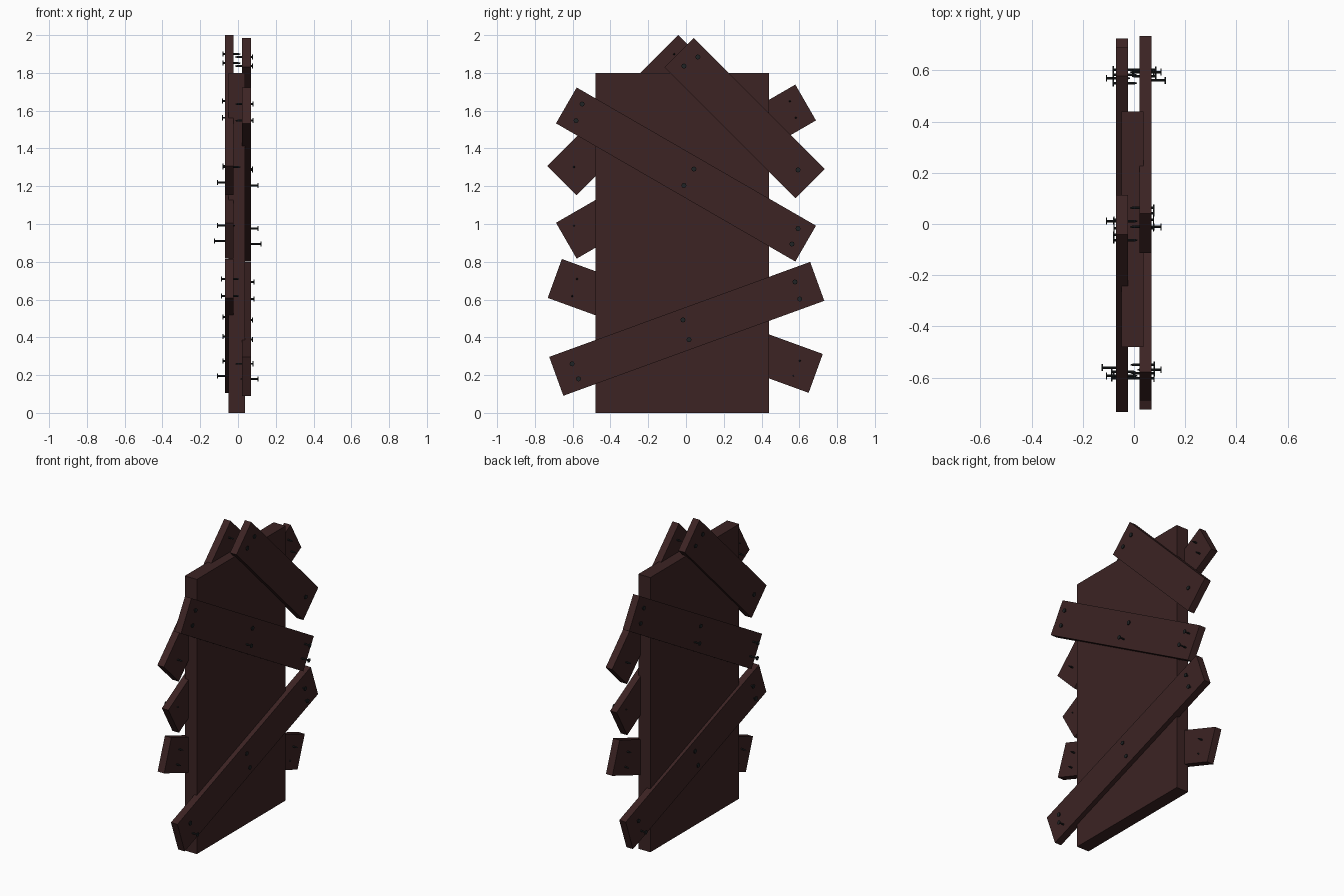
import bpy, bmesh, math
from mathutils import Matrix, Vector

if "Cube" in bpy.data.objects:
    bpy.data.objects.remove(bpy.data.objects["Cube"])


def material(name, rgb):
    m = bpy.data.materials.new(name)
    m.diffuse_color = (*rgb, 1)
    m.use_nodes = True
    m.node_tree.nodes["Principled BSDF"].inputs["Base Color"].default_value = m.diffuse_color
    return m


WOOD = material("dark brown wood", (0.045, 0.017, 0.017))
IRON = material("dark iron", (0.014, 0.017, 0.018))


def finish(bm, name, mat):
    bmesh.ops.recalc_face_normals(bm, faces=bm.faces)
    me = bpy.data.meshes.new(name)
    bm.to_mesh(me)
    bm.free()
    me.materials.append(mat)
    ob = bpy.data.objects.new(name, me)
    bpy.context.collection.objects.link(ob)
    return ob


def board(name, centre, size, angle=0.0, turn=Matrix()):
    """Box tilted by angle in the y-z plane, then placed by turn."""
    bm = bmesh.new()
    m = (turn @ Matrix.Translation(centre) @ Matrix.Rotation(math.radians(angle), 4, 'X')
         @ Matrix.Diagonal((*size, 1)))
    bmesh.ops.create_cube(bm, size=1, matrix=m)
    return finish(bm, name, WOOD)


def nail(name, head_x, y, z, turn):
    """Nail lathed along x: disc head, thin shaft, short point."""
    bm = bmesh.new()
    profile = [(0, 0.0135), (-0.005, 0.0135), (-0.005, 0.005), (-0.085, 0.005), (-0.095, 0.002)]
    n = 8
    rings = []
    for dx, r in profile:
        rings.append([bm.verts.new(turn @ Vector((head_x + dx,
                                                  y + r * math.cos(2 * math.pi * i / n),
                                                  z + r * math.sin(2 * math.pi * i / n))))
                      for i in range(n)])
    for a, b in zip(rings, rings[1:]):
        for i in range(n):
            bm.faces.new((a[i], a[(i + 1) % n], b[(i + 1) % n], b[i]))
    bm.faces.new(rings[0])
    bm.faces.new(rings[-1])
    return finish(bm, name, IRON)


# main upright panel
board("door_panel", (-0.006, -0.02, 0.9), (0.087, 0.92, 1.8))

# planks: name, y, z, length, angle
PLANKS = [("lower_plank", 0.004, 0.445, 1.47, 20),
          ("middle_plank", 0.0, 1.262, 1.463, -30),
          ("upper_plank", 0.311, 1.561, 0.98, -45)]

# nails: head x, y, z
NAILS = [(0.081, -0.603, 0.26), (0.108, -0.569, 0.18), (0.079, -0.016, 0.492),
         (0.079, 0.016, 0.388), (0.087, 0.577, 0.693), (0.087, 0.602, 0.603),
         (0.082, -0.55, 1.635), (0.082, -0.582, 1.547), (0.08, 0.042, 1.291),
         (0.108, -0.011, 1.204), (0.108, 0.593, 0.976), (0.124, 0.561, 0.894),
         (0.08, 0.063, 1.884), (0.08, -0.011, 1.836), (0.08, 0.593, 1.286)]

# the back set is the front set turned half round and raised slightly
SIDES = {"front": Matrix(),
         "back": Matrix.Translation((-0.002, 0, 0.0154)) @ Matrix.Rotation(math.pi, 4, 'Z')}
for side, turn in SIDES.items():
    for name, y, z, length, angle in PLANKS:
        board(f"{side}_{name}", (0.0445, y, z), (0.047, length, 0.219), angle, turn)
    for i, (hx, y, z) in enumerate(NAILS):
        nail(f"{side}_nail_{i + 1}", hx, y, z, turn)
